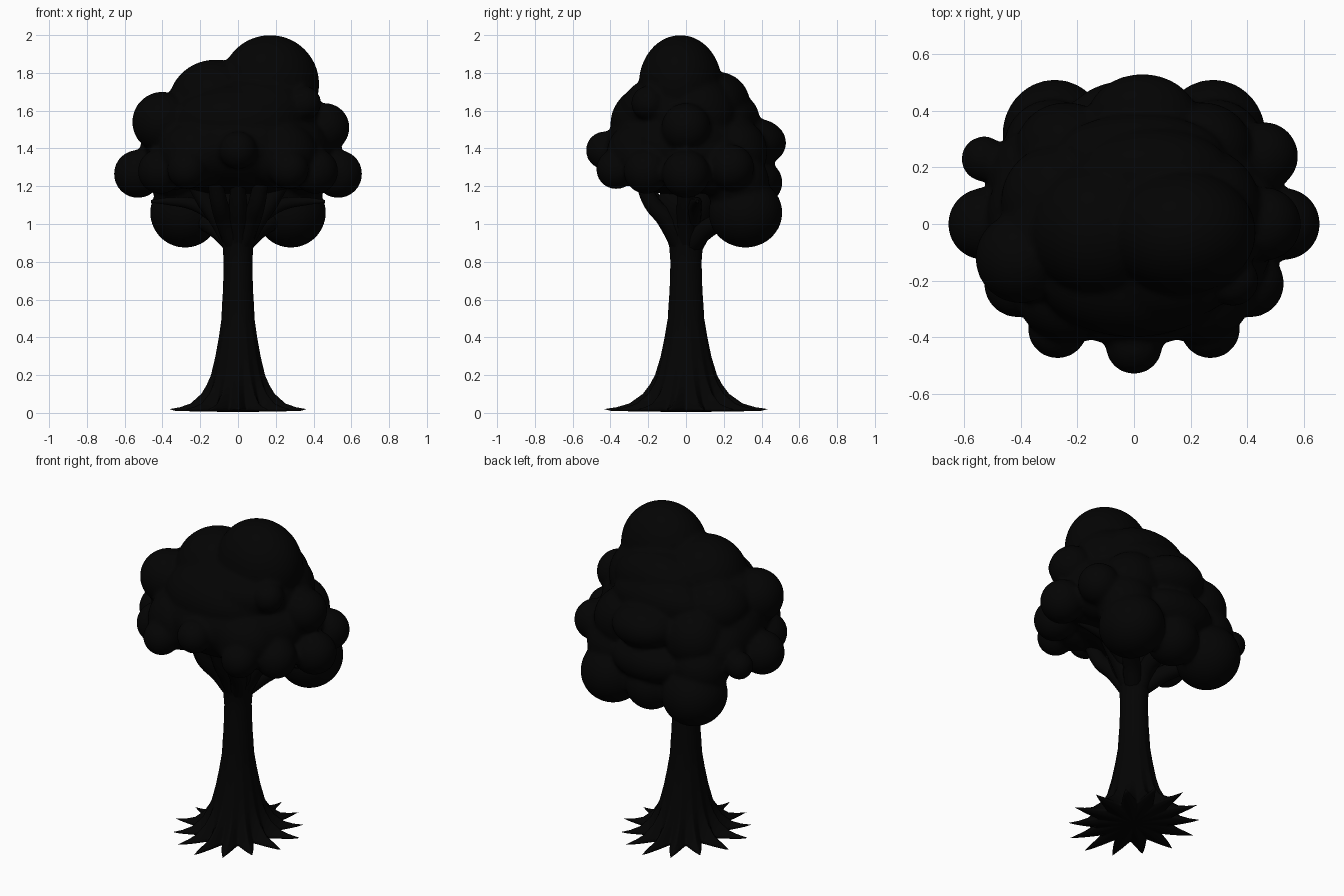
import bpy, bmesh, math
from mathutils import Vector

if "Cube" in bpy.data.objects:
    bpy.data.objects.remove(bpy.data.objects["Cube"])

dark = bpy.data.materials.new("dark")
dark.diffuse_color = (0.001, 0.001, 0.001, 1)
dark.use_nodes = True
dark.node_tree.nodes["Principled BSDF"].inputs["Base Color"].default_value = dark.diffuse_color


def mesh_object(name, bm):
    bmesh.ops.recalc_face_normals(bm, faces=bm.faces)
    for f in bm.faces:
        f.smooth = True
    me = bpy.data.meshes.new(name)
    bm.to_mesh(me)
    bm.free()
    ob = bpy.data.objects.new(name, me)
    bpy.context.collection.objects.link(ob)
    ob.data.materials.append(dark)
    return ob


# Trunk: rings of (z, valley radius, ridge radius) flaring into pointed roots
rows = [(0.01, .2, .35), (0.02, .205, .385), (0.03, .2, .325), (0.05, .185, .265),
        (0.1, .168, .205), (0.15, .153, .173), (0.2, .142, .15), (0.3, .121, .125),
        (0.4, .103, .106), (0.5, .089, .09), (0.56, .087, .087), (0.65, .081, .081),
        (0.8, .077, .077), (0.88, .083, .083), (0.94, .1, .1), (1.0, .125, .125),
        (1.06, .14, .14), (1.13, .15, .15), (1.2, .1, .1)]
ROOTS, N = 14, 168
bm = bmesh.new()
rings = []
for z, lo, hi in rows:
    ring = []
    stretch = 1.07 + 0.06 * min(1, max(0, (0.3 - z) / 0.25))
    for i in range(N):
        a = 2 * math.pi * i / N
        t = abs((ROOTS * i / N + ROOTS / 4 + 0.5) % 1 - 0.5) * 2    # 0 on a root, 1 between
        spike = (1 - t) ** 1.4 * (0.92 + 0.08 * math.cos(4 * a))
        r = lo + (hi - lo) * spike
        ring.append(bm.verts.new((r * math.cos(a) * 0.98, r * math.sin(a) * stretch, z)))
    rings.append(ring)
for r0, r1 in zip(rings, rings[1:]):
    for i in range(N):
        j = (i + 1) % N
        bm.faces.new((r0[i], r0[j], r1[j], r1[i]))
base = bm.verts.new((0, 0, 0.004))
for i in range(N):
    bm.faces.new((base, rings[0][(i + 1) % N], rings[0][i]))
bm.faces.new(rings[-1])
mesh_object("trunk", bm)


# Branches: tapered tubes, mirrored left and right where off centre
def branch(name, pts, r0, r1):
    cu = bpy.data.curves.new(name, 'CURVE')
    cu.dimensions = '3D'
    cu.bevel_depth = 1.0
    cu.bevel_resolution = 3
    cu.use_fill_caps = True
    sp = cu.splines.new('BEZIER')
    sp.bezier_points.add(len(pts) - 1)
    for k, (bp, p) in enumerate(zip(sp.bezier_points, pts)):
        bp.co = p
        bp.handle_left_type = bp.handle_right_type = 'AUTO'
        bp.radius = r0 + (r1 - r0) * k / (len(pts) - 1)
    ob = bpy.data.objects.new(name, cu)
    bpy.context.collection.objects.link(ob)
    cu.materials.append(dark)


def mirrored_branch(name, pts, r0, r1):
    for side, s in (("right", 1), ("left", -1)):
        branch(f"{name}_{side}", [(s * x, y, z) for x, y, z in pts], r0, r1)


branch("front_branch", [(0, -.02, .88), (0, -.09, 1.0), (0, -.16, 1.1), (0, -.22, 1.22)], .06, .04)
branch("back_branch", [(0, .03, .88), (0, .1, .97), (0, .25, 1.03)], .06, .045)
mirrored_branch("front_fork", [(.02, -.03, .9), (.07, -.1, 1.02), (.1, -.18, 1.11), (.12, -.23, 1.22)], .055, .04)
mirrored_branch("side_branch", [(.03, 0, .9), (.1, 0, 1.02), (.17, 0, 1.12), (.24, 0, 1.24)], .055, .045)
mirrored_branch("thin_branch", [(.08, .03, 1.02), (.22, .05, 1.1), (.36, .06, 1.12), (.46, .06, 1.12)], .05, .008)
mirrored_branch("back_fork", [(.03, .03, .9), (.12, .12, .98), (.24, .26, 1.04)], .055, .045)


# Foliage: overlapping puffs, fused into one softly blended canopy
canopy = bmesh.new()


def puff(c, r):
    r = (r, r, r) if isinstance(r, (int, float)) else r
    new = bmesh.ops.create_uvsphere(canopy, u_segments=48, v_segments=28, radius=1)
    for v in new["verts"]:
        v.co = Vector(c) + Vector(v.co[i] * r[i] for i in range(3))


puff((0, -.01, 1.41), (.50, .42, .26))          # core
puff((.17, -.03, 1.74), (.26, .22, .26))        # crown
puff((-.12, -.02, 1.63), (.25, .24, .24))
puff((.1, -.06, 1.6), (.33, .29, .2))
puff((0, -.15, 1.53), (.36, .25, .22))
puff((.07, .17, 1.63), (.28, .17, .175))
puff((.02, .24, 1.55), (.3, .15, .15))
puff((.35, -.2, 1.64), .09)
puff((.24, .05, 1.58), (.21, .22, .21))
puff((-.40, -.12, 1.54), .16)                   # upper sides
puff((-.30, -.03, 1.56), (.16, .2, .15))
puff((-.27, .08, 1.53), (.2, .2, .17))
puff((.46, 0, 1.51), .13)
puff((.46, .24, 1.30), .12)                     # back
puff((-.53, .23, 1.27), .08)
puff((.03, .36, 1.43), (.2, .17, .13))
puff((0, .36, 1.22), (.24, .15, .13))
puff((0, .34, 1.06), .15)
puff((0, -.43, 1.39), .1)                       # front middle
for s in (1, -1):
    puff((s * .53, 0, 1.265), .127)             # far side
    puff((s * .28, .315, 1.06), (.185, .195, .185))     # low back
    puff((s * .27, -.37, 1.29), .105)           # front
    puff((s * .41, -.21, 1.28), .12)            # front corner
    puff((s * .34, .03, 1.38), (.18, .2, .2))   # body
    puff((s * .35, .16, 1.31), (.16, .18, .16))
    puff((s * .22, -.24, 1.37), (.2, .18, .18))
    puff((s * .24, .26, 1.38), (.18, .17, .18))
    puff((s * .29, .27, 1.22), .17)
foliage = mesh_object("foliage", canopy)
remesh = foliage.modifiers.new("fuse", 'REMESH')
remesh.mode = 'VOXEL'
remesh.voxel_size = 0.014
remesh.use_smooth_shade = True
soften = foliage.modifiers.new("soften", 'SMOOTH')
soften.factor = 0.5
soften.iterations = 4
